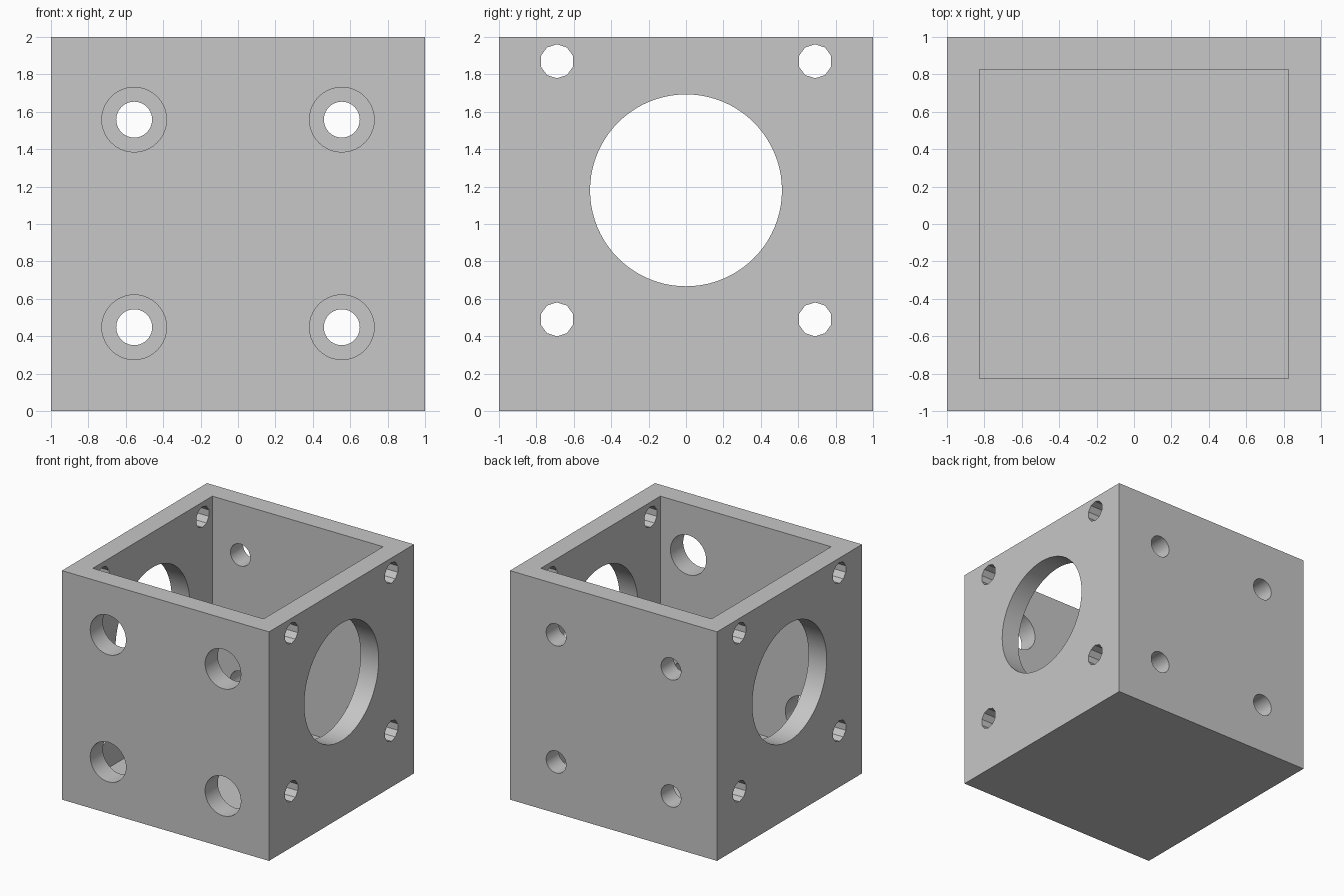
import bpy, math
from mathutils import Matrix

if "Cube" in bpy.data.objects:
    bpy.data.objects.remove(bpy.data.objects["Cube"])

WALL = 0.175

grey = bpy.data.materials.new("light_grey")
grey.diffuse_color = (0.57, 0.57, 0.57, 1)
grey.use_nodes = True
grey.node_tree.nodes["Principled BSDF"].inputs["Base Color"].default_value = grey.diffuse_color


def block(name, size, center):
    bpy.ops.mesh.primitive_cube_add(size=1, location=center)
    ob = bpy.context.object
    ob.name = name
    ob.data.transform(Matrix.Diagonal((*size, 1)))
    return ob


def drill(name, axis, radius, length, center, sides):
    # Cylinder along x or y, with a vertex pointing straight up
    bpy.ops.mesh.primitive_cylinder_add(vertices=sides, radius=radius, depth=length)
    ob = bpy.context.object
    ob.name = name
    turn = Matrix.Rotation(math.pi / 2, 4, 'X')
    if axis == 'x':
        turn = Matrix.Rotation(math.pi / 2, 4, 'Z') @ turn
    ob.data.transform(turn)
    ob.location = center
    return ob


housing = block("housing", (2, 2, 2), (0, 0, 1))
housing.data.materials.append(grey)

# Open-topped cavity
inner = 2 - 2 * WALL
cutters = [block("cavity_cutter", (inner, inner, 2.2), (0, 0, WALL + 1.1))]

for s in (-1, 1):
    # Large bore through each side wall
    cutters.append(drill("bore_cutter", 'x', 0.513, 0.6, (s, 0, 1.18), 80))
    for a in (-1, 1):
        for b in (-1, 1):
            # Small bolt holes around the bore
            cutters.append(drill("bolt_cutter", 'x', 0.091, 0.6,
                                 (s, a * 0.69, 1.18 + b * 0.69), 10))
            # Wide access holes in the front, narrow screw holes in the back
            r = 0.173 if s < 0 else 0.096
            cutters.append(drill("screw_cutter", 'y', r, 0.6,
                                 (a * 0.555, s, 1.003 + b * 0.555), 40))

# Cut everything out of the housing
for c in cutters:
    c.hide_render = True
    bpy.context.view_layer.objects.active = housing
    m = housing.modifiers.new("cut", 'BOOLEAN')
    m.operation = 'DIFFERENCE'
    m.solver = 'EXACT'
    m.object = c
    bpy.ops.object.modifier_apply(modifier=m.name)
    bpy.data.objects.remove(c)

# Smooth round holes, flat bolt holes and walls
bpy.ops.object.select_all(action='DESELECT')
housing.select_set(True)
bpy.context.view_layer.objects.active = housing
bpy.ops.object.shade_smooth_by_angle(angle=math.radians(30))
